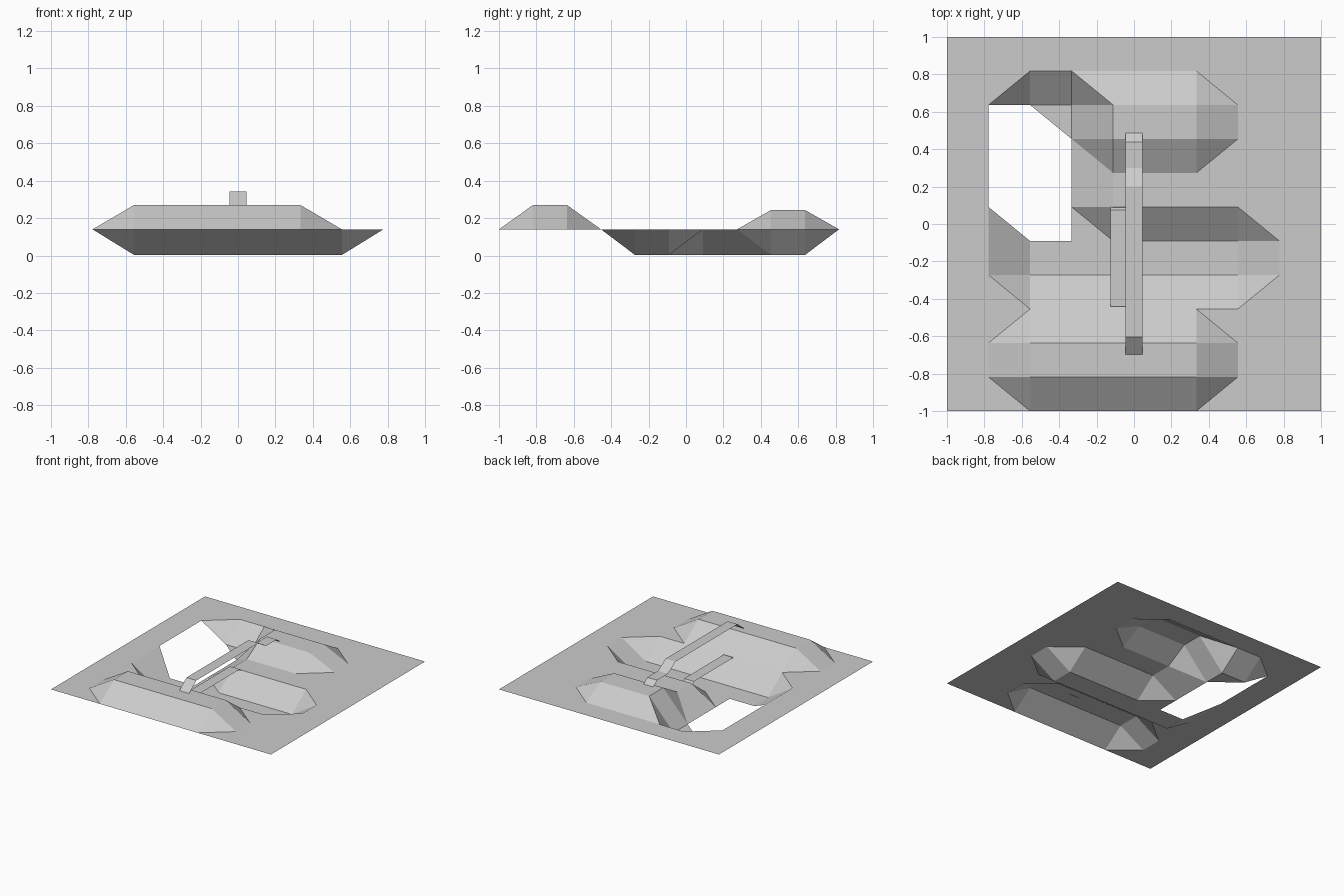
import bpy
import bmesh

if "Cube" in bpy.data.objects:
    bpy.data.objects.remove(bpy.data.objects["Cube"])

NX, NY = 9, 11                      # terrain cells in x and y
BASE, PIT, HILL_A, HILL_B = 0.14, 0.003, 0.27, 0.243


def height(i, j):
    """Height of terrain grid point (i, j)."""
    if 2 <= i <= 6 and 1 <= j <= 2:
        return HILL_A               # front hill
    if 4 <= i <= 6 and 8 <= j <= 9:
        return HILL_B               # rear hill
    if 2 <= i <= 7 and 4 <= j <= 5:
        return PIT                  # wide channel
    if 2 <= i <= 3 and 4 <= j <= 9:
        return PIT                  # side channel
    return BASE


def finish(name, bm):
    me = bpy.data.meshes.new(name)
    bm.to_mesh(me)
    bm.free()
    ob = bpy.data.objects.new(name, me)
    bpy.context.collection.objects.link(ob)
    return ob


# Terrain sheet with hills, channel and an open hole
bm = bmesh.new()
v = {(i, j): bm.verts.new((-1 + 2 * i / NX, -1 + 2 * j / NY, height(i, j)))
     for i in range(NX + 1) for j in range(NY + 1)}
hole = {(1, j) for j in (6, 7, 8)} | {(2, j) for j in (5, 6, 7)}
for i in range(NX):
    for j in range(NY):
        if (i, j) in hole:
            continue
        sw, se, ne, nw = v[i, j], v[i + 1, j], v[i + 1, j + 1], v[i, j + 1]
        if (i, j) == (1, 5):        # half cells along the hole rim
            bm.faces.new((sw, se, nw))
            continue
        if (i, j) == (2, 8):
            bm.faces.new((se, ne, nw))
            continue
        a, b, c, d = (p.co.z for p in (sw, se, ne, nw))
        if abs(a + c - b - d) < 1e-6:
            bm.faces.new((sw, se, ne, nw))
        elif a == c and (a == b or a == d):     # odd corner is se or nw
            bm.faces.new((sw, se, ne))
            bm.faces.new((sw, ne, nw))
        else:
            bm.faces.new((sw, se, nw))
            bm.faces.new((se, ne, nw))
finish("terrain_sheet", bm)


def strip(name, x0, x1, profile):
    """Thin ribbon running along y through (y, z) points."""
    bm = bmesh.new()
    rows = [(bm.verts.new((x0, y, z)), bm.verts.new((x1, y, z))) for y, z in profile]
    for (a, b), (c, d) in zip(rows, rows[1:]):
        bm.faces.new((a, b, d, c))
    return finish(name, bm)


# Bridge between the two hills, and the lower bridge over the channel
strip("upper_bridge", -0.045, 0.045,
      [(-0.70, 0.268), (-0.605, 0.342), (0.20, 0.342), (0.30, 0.28), (0.438, 0.28), (0.49, 0.241)])
strip("lower_bridge", -0.125, -0.035,
      [(-0.44, 0.153), (0.075, 0.153), (0.09, 0.135)])
